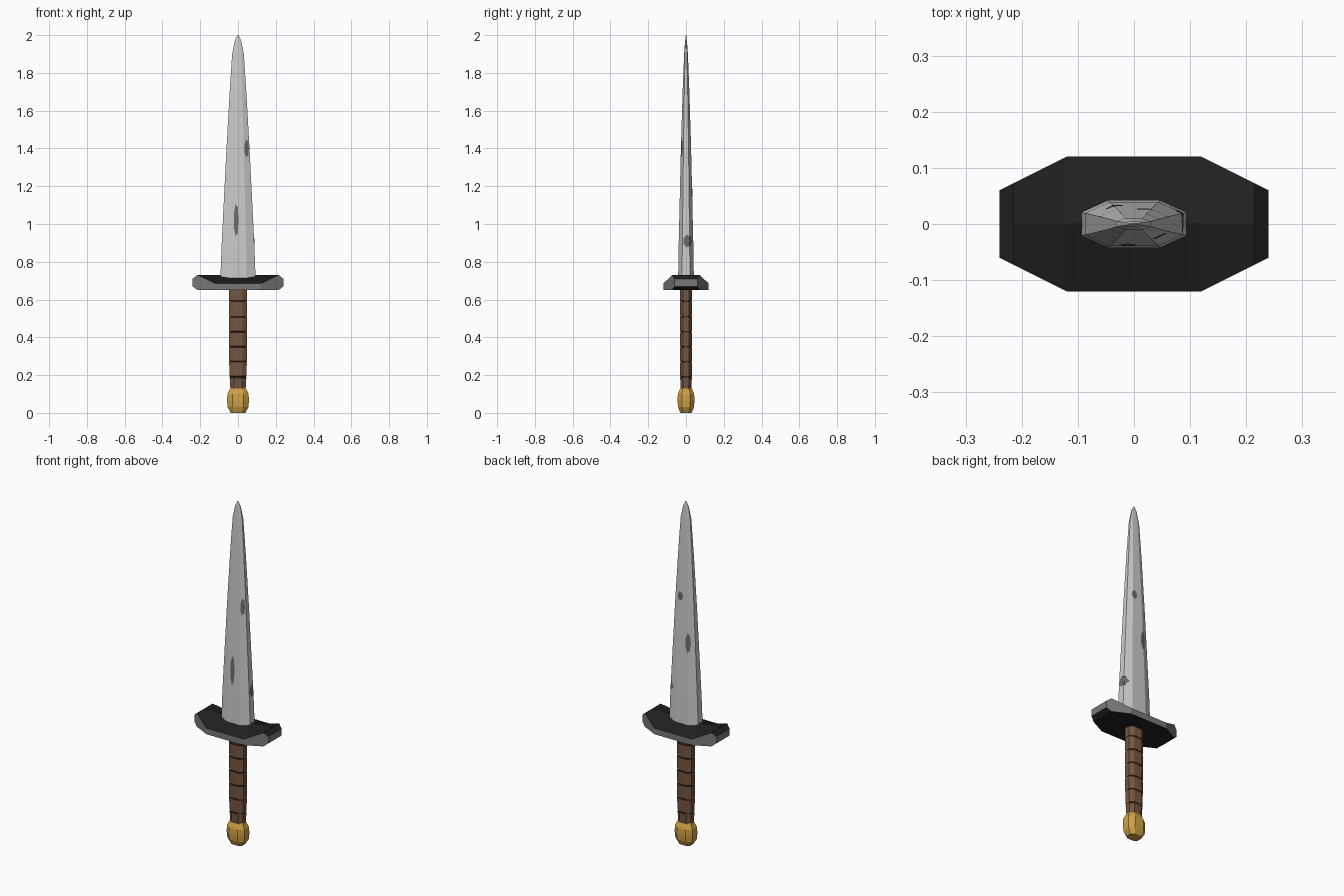
import bpy, bmesh, math
from mathutils import Vector
from mathutils.bvhtree import BVHTree

if "Cube" in bpy.data.objects:
    bpy.data.objects.remove(bpy.data.objects["Cube"])


def material(name, r, g, b):
    m = bpy.data.materials.new(name)
    m.diffuse_color = (r, g, b, 1)
    m.use_nodes = True
    m.node_tree.nodes["Principled BSDF"].inputs["Base Color"].default_value = m.diffuse_color
    return m


STEEL = material("light steel", 0.60, 0.60, 0.60)
STAIN = material("dark stain", 0.15, 0.15, 0.15)
IRON = material("guard grey", 0.19, 0.19, 0.19)
BLACK = material("guard black", 0.015, 0.015, 0.015)
WOOD = material("brown grip", 0.18, 0.095, 0.052)
GROOVE = material("dark brown", 0.05, 0.028, 0.017)
GOLD = material("gold", 0.64, 0.36, 0.06)


def loft(name, rings, mats):
    """Skin a list of equal-length closed rings and cap both ends."""
    bm = bmesh.new()
    vs = [[bm.verts.new(p) for p in ring] for ring in rings]
    n = len(vs[0])
    for a, b in zip(vs, vs[1:]):
        for i in range(n):
            j = (i + 1) % n
            bm.faces.new((a[i], a[j], b[j], b[i]))
    bm.faces.new(vs[0][::-1])
    bm.faces.new(vs[-1])
    bmesh.ops.recalc_face_normals(bm, faces=bm.faces)
    me = bpy.data.meshes.new(name)
    bm.to_mesh(me)
    bm.free()
    for m in mats:
        me.materials.append(m)
    ob = bpy.data.objects.new(name, me)
    bpy.context.collection.objects.link(ob)
    return ob


def octagon(z, hx, hy):
    """Stretched octagon with the same corner cut as blade, grip and pommel."""
    quarter = [(1, 0.5), (0.5, 1)]
    pts = quarter + [(-x, y) for x, y in quarter[::-1]]
    pts += [(-x, -y) for x, y in pts]
    return [(x * hx, y * hy, z) for x, y in pts]


# Pommel
loft("pommel", [octagon(*r) for r in [
    (0, 0.038, 0.030), (0.03, 0.055, 0.042), (0.065, 0.058, 0.045),
    (0.10, 0.056, 0.043), (0.13, 0.042, 0.031)]], [GOLD])

# Grip with shallow wrap grooves
rings = [octagon(0.12, 0.040, 0.028)]
for k in range(6):
    z = 0.19 + k * 0.08
    hx = 0.044 if k == 0 else 0.047
    for dz, d in ((-0.004, 0), (-0.002, 0.002), (0.002, 0.002), (0.004, 0)):
        rings.append(octagon(z + dz, hx - d * 0.5, 0.031 - d))
rings.append(octagon(0.66, 0.047, 0.031))
grip = loft("grip", rings, [WOOD, GROOVE])
for p in grip.data.polygons:
    zs = [grip.data.vertices[v].co.z for v in p.vertices]
    if max(zs) - min(zs) < 0.006 and abs(p.normal.z) < 0.9:
        p.material_index = 1

# Guard: ridged top, dark above and below, grey around the rim
half = [(0.24, 0.06, 0.67, 0.71, 0.71), (0.215, 0.0725, 0.65, 0.73, 0.73),
        (0.12, 0.12, 0.65, 0.685, 0.73)]
sections = [(-s[0],) + s[1:] for s in half] + half[::-1]
guard = loft("guard", [[(x, -y, lo), (x, -y, top), (x, 0, ridge), (x, y, top), (x, y, lo)]
                       for x, y, lo, top, ridge in sections], [IRON, BLACK])
for p in guard.data.polygons:
    p.material_index = 1 if abs(p.normal.z) > 0.6 else 0

# Blade
blade = loft("blade", [octagon(*r) for r in [
    (0.69, 0.094, 0.042), (0.88, 0.087, 0.039), (1.40, 0.061, 0.027),
    (1.70, 0.044, 0.018), (1.90, 0.031, 0.010), (1.97, 0.017, 0.005),
    (2.0, 0.003, 0.001)]], [STEEL])
bm = bmesh.new()
bm.from_mesh(blade.data)
bmesh.ops.triangulate(bm, faces=bm.faces)
tree = BVHTree.FromBMesh(bm)


def stain(name, u0, z0, ru, rz, view):
    """Thin ragged patch laid on the blade along a viewing direction."""
    view = Vector(view)
    across = Vector((-view.y, view.x, 0))

    def place(u, z):
        hit = tree.ray_cast(across * u + Vector((0, 0, z)) - view, view)
        return hit[0] + hit[1] * 0.0012 if hit[0] else None
    b = bmesh.new()
    n, k = 14, 4
    grid = [[place(u0, z0)] * n]
    for r in range(1, k + 1):
        ring = []
        for i in range(n):
            a = 2 * math.pi * i / n
            s = r / k * (1 if i % 2 else 0.85)
            ring.append(place(u0 + ru * s * math.cos(a), z0 + rz * s * math.sin(a)))
        grid.append(ring)
    for r in range(k):
        for i in range(n):
            j = (i + 1) % n
            quad = [grid[r][i], grid[r + 1][i], grid[r + 1][j], grid[r][j]]
            if r == 0:
                quad.pop()
            if all(quad):
                f = b.faces.new([b.verts.new(p) for p in quad])
                f.normal_update()
                if f.normal.dot(view) > 0:
                    f.normal_flip()
    bmesh.ops.remove_doubles(b, verts=b.verts, dist=1e-5)
    me = bpy.data.meshes.new(name)
    b.to_mesh(me)
    b.free()
    me.materials.append(STAIN)
    bpy.context.collection.objects.link(bpy.data.objects.new(name, me))


# Stains on the front, back and right edge of the blade
FRONT, BACK, RIGHT = (0, 1, 0), (0, -1, 0), (-1, 0, 0)
stain("stain_front_low", 0.010, 1.02, 0.014, 0.09, FRONT)
stain("stain_front_high", -0.045, 1.40, 0.013, 0.05, FRONT)
stain("stain_back_high", 0.018, 1.45, 0.018, 0.028, BACK)
stain("stain_back_mid", -0.035, 1.19, 0.016, 0.06, BACK)
stain("stain_right_edge", -0.008, 0.91, 0.024, 0.035, RIGHT)
bm.free()
